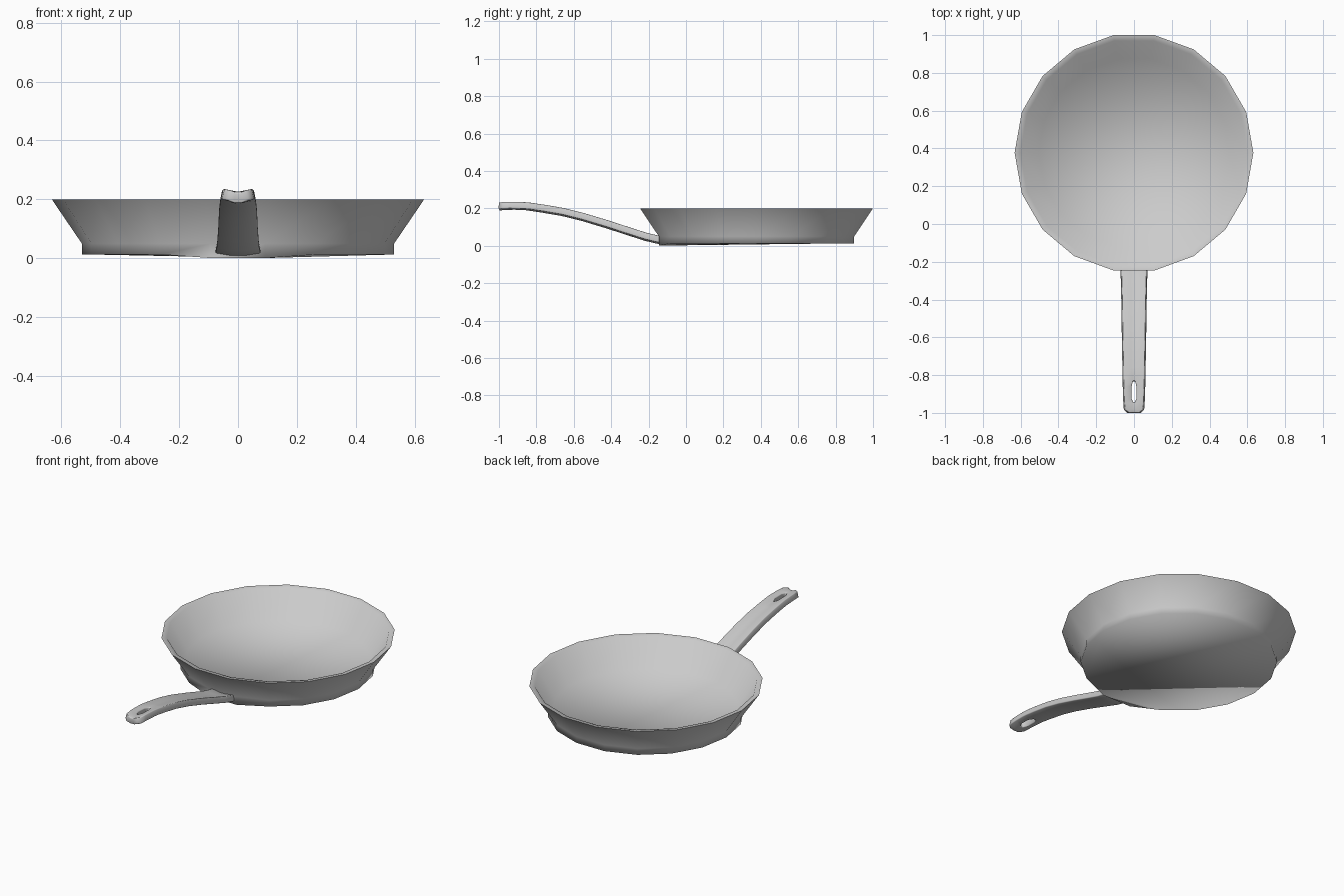
import bpy, bmesh
from math import cos, sin, radians

if "Cube" in bpy.data.objects:
    bpy.data.objects.remove(bpy.data.objects["Cube"])

SIDES, CENTRE_Y = 18, 0.377


def finish(name, bm, angle):
    bmesh.ops.recalc_face_normals(bm, faces=bm.faces)
    mesh = bpy.data.meshes.new(name)
    bm.to_mesh(mesh)
    bm.free()
    obj = bpy.data.objects.new(name, mesh)
    bpy.context.collection.objects.link(obj)
    bpy.ops.object.select_all(action='DESELECT')
    obj.select_set(True)
    bpy.context.view_layer.objects.active = obj
    bpy.ops.object.shade_smooth_by_angle(angle=radians(angle))
    return obj


# Pan body: profile (radius, z) from the underside, over the rim, to the floor
profile = [(0.53, 0.013), (0.53, 0.05), (0.632, 0.2), (0.602, 0.196), (0.505, 0.045)]
bm = bmesh.new()
rings = []
for r, z in profile:
    rings.append([bm.verts.new((r * cos(radians(i * 20)),
                                CENTRE_Y + r * sin(radians(i * 20)), z))
                  for i in range(SIDES)])
for a, b in zip(rings, rings[1:]):
    for i in range(SIDES):
        j = (i + 1) % SIDES
        bm.faces.new((a[i], a[j], b[j], b[i]))
bm.faces.new(rings[-1])
# Underside dips slightly where the handle joins
for i in (13, 14):
    rings[0][i].co.z = 0.001
bottom = bm.faces.new(list(reversed(rings[0])))
bmesh.ops.triangulate(bm, faces=[bottom])
finish("pan_body", bm, 95)

# Handle: rows of (y, top z, half width, half width of the hanging slot)
rows = [(-1.0, 0.232, 0.024, 0.008), (-0.982, 0.235, 0.046, 0.010),
        (-0.945, 0.236, 0.050, 0.004), (-0.92, 0.236, 0.051, 0.013),
        (-0.86, 0.234, 0.053, 0.013), (-0.83, 0.231, 0.054, 0.004),
        (-0.76, 0.221, 0.055, 0.014), (-0.66, 0.204, 0.057, 0.015),
        (-0.55, 0.177, 0.059, 0.015), (-0.42, 0.138, 0.061, 0.015),
        (-0.30, 0.099, 0.064, 0.016), (-0.21, 0.070, 0.067, 0.016),
        (-0.125, 0.050, 0.072, 0.018)]
SLOT_ROWS = (2, 3, 4)
bm = bmesh.new()
grid = []
for y, z, w, s in rows:
    grid.append([bm.verts.new((x, y, z - dz))
                 for x, dz in ((-w, 0), (-s, 0.009), (s, 0.009), (w, 0))])
for k, (a, b) in enumerate(zip(grid, grid[1:])):
    for c in range(3):
        if not (c == 1 and k in SLOT_ROWS):
            bm.faces.new((a[c], a[c + 1], b[c + 1], b[c]))
handle = finish("handle", bm, 60)
for p in handle.data.polygons:
    if p.normal.z < 0:
        p.flip()
solid = handle.modifiers.new("thickness", 'SOLIDIFY')
solid.thickness = 0.036
solid.offset = -1
bevel = handle.modifiers.new("soft_edges", 'BEVEL')
bevel.width = 0.006
bevel.segments = 2
bevel.limit_method = 'ANGLE'
bevel.angle_limit = radians(50)
